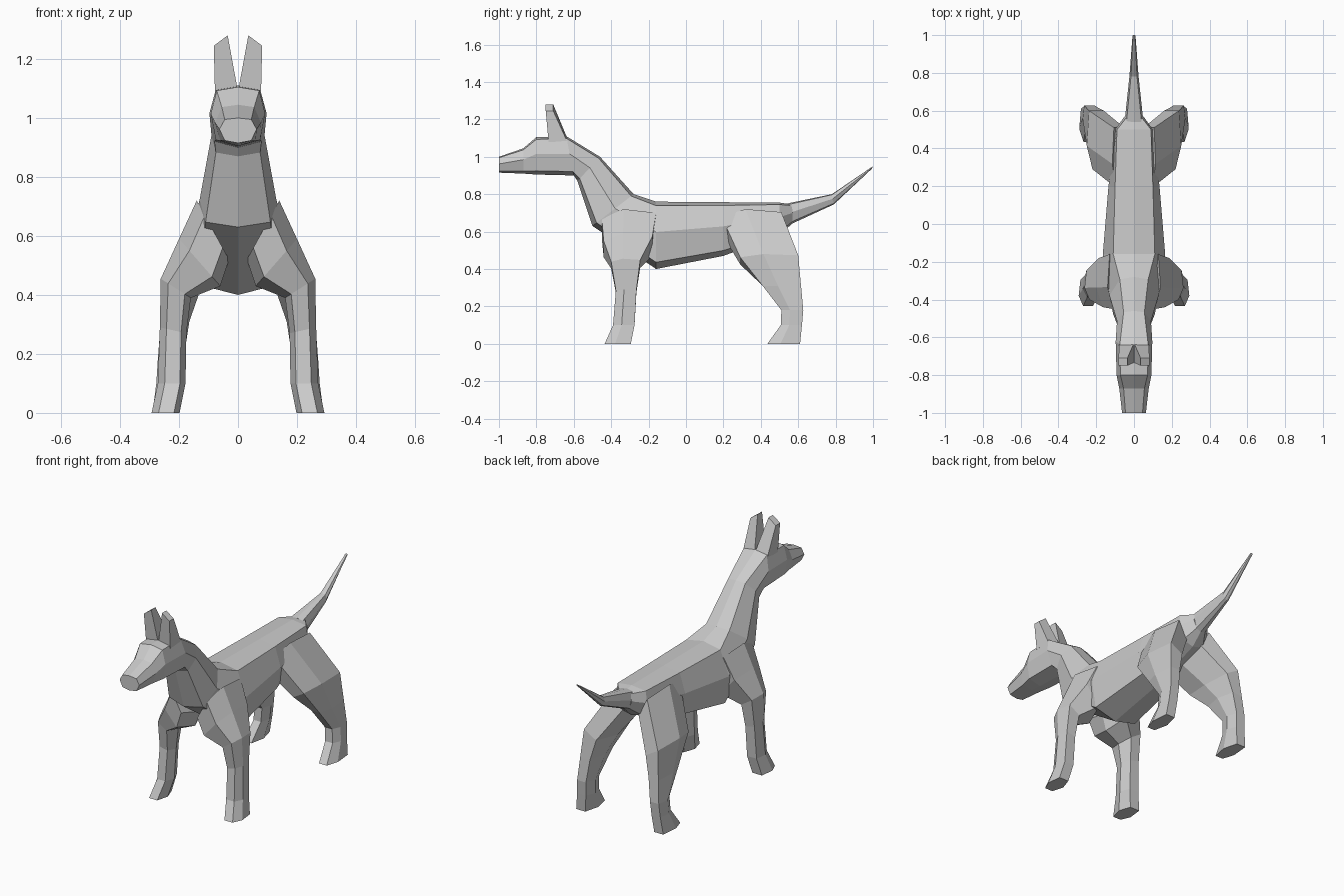
import bpy, bmesh


def loft(name, rings, mirror=False):
    """Skin a list of equal-length point rings and cap both ends."""
    bm = bmesh.new()
    loops = [[bm.verts.new(p) for p in ring] for ring in rings]
    n = len(loops[0])
    for a, b in zip(loops, loops[1:]):
        for i in range(n):
            j = (i + 1) % n
            bm.faces.new((a[i], a[j], b[j], b[i]))
    bm.faces.new(loops[0])
    bm.faces.new(loops[-1])
    bmesh.ops.recalc_face_normals(bm, faces=bm.faces)
    mesh = bpy.data.meshes.new(name)
    bm.to_mesh(mesh)
    bm.free()
    obj = bpy.data.objects.new(name, mesh)
    bpy.context.collection.objects.link(obj)
    if mirror:
        mod = obj.modifiers.new("mirror", 'MIRROR')
        mod.use_mirror_merge = False
    return obj


def body_ring(yt, zt, yb, zb, wt, wm, wb):
    """Eight-sided section from a top point to a bottom point, three half widths."""
    half = [(0, 0), (wt, .06), (wm, .45), (wb, .9), (0, 1)]
    half += [(-w, t) for w, t in half[3:0:-1]]
    return [(w, yt + (yb - yt) * t, zt + (zb - zt) * t) for w, t in half]


def limb_ring(xi, xo, yf, yb, zi, zo, shape):
    """Section between inner/outer x and front/back y, sloping from zi to zo."""
    return [(xi + (xo - xi) * u, yf + (yb - yf) * v, zi + (zo - zi) * u)
            for u, v in shape]


LEG = [(.2, 0), (.75, 0), (1, .4), (.9, 1), (.25, 1), (0, .5)]
BOX = [(0, 0), (1, 0), (1, 1), (0, 1)]

# Head, neck and torso: top y/z, bottom y/z, half widths
loft("body", [body_ring(*r) for r in [
    (-1.00, 1.00, -1.00, .915, .045, .063, .045),
    (-.87, 1.045, -.87, .91, .055, .078, .06),
    (-.80, 1.105, -.80, .905, .072, .092, .075),
    (-.64, 1.11, -.60, .90, .075, .097, .08),
    (-.46, 1.00, -.58, .87, .055, .09, .075),
    (-.28, .80, -.50, .63, .075, .13, .11),
    (-.16, .76, -.16, .40, .11, .165, .14),
    (.20, .757, .20, .47, .10, .135, .11),
    (.50, .755, .50, .58, .09, .10, .07),
    (.57, .745, .57, .645, .035, .05, .03)]])

# Tail
loft("tail", [body_ring(*r) for r in [
    (.54, .75, .54, .63, .04, .05, .035),
    (.78, .80, .79, .745, .016, .024, .014),
    (1.0, .95, .993, .935, .005, .008, .005)]])

# Front legs
loft("front_legs", [limb_ring(*r, LEG) for r in [
    (.03, .14, -.45, -.16, .52, .72),
    (.06, .20, -.44, -.18, .43, .59),
    (.16, .262, -.40, -.245, .39, .455),
    (.175, .265, -.375, -.265, .27, .29),
    (.178, .272, -.39, -.275, .10, .10),
    (.198, .293, -.435, -.295, 0, 0)]], mirror=True)

# Hind legs
loft("hind_legs", [limb_ring(*r, LEG) for r in [
    (.03, .115, .19, .51, .56, .72),
    (.13, .25, .29, .60, .41, .48),
    (.165, .262, .41, .615, .31, .31),
    (.185, .272, .51, .627, .18, .18),
    (.19, .277, .507, .62, .10, .10),
    (.20, .29, .435, .61, 0, 0)]], mirror=True)

# Ears
loft("ears", [limb_ring(*r, BOX) for r in [
    (.002, .078, -.735, -.635, 1.10, 1.08),
    (.035, .082, -.75, -.71, 1.28, 1.245)]], mirror=True)
